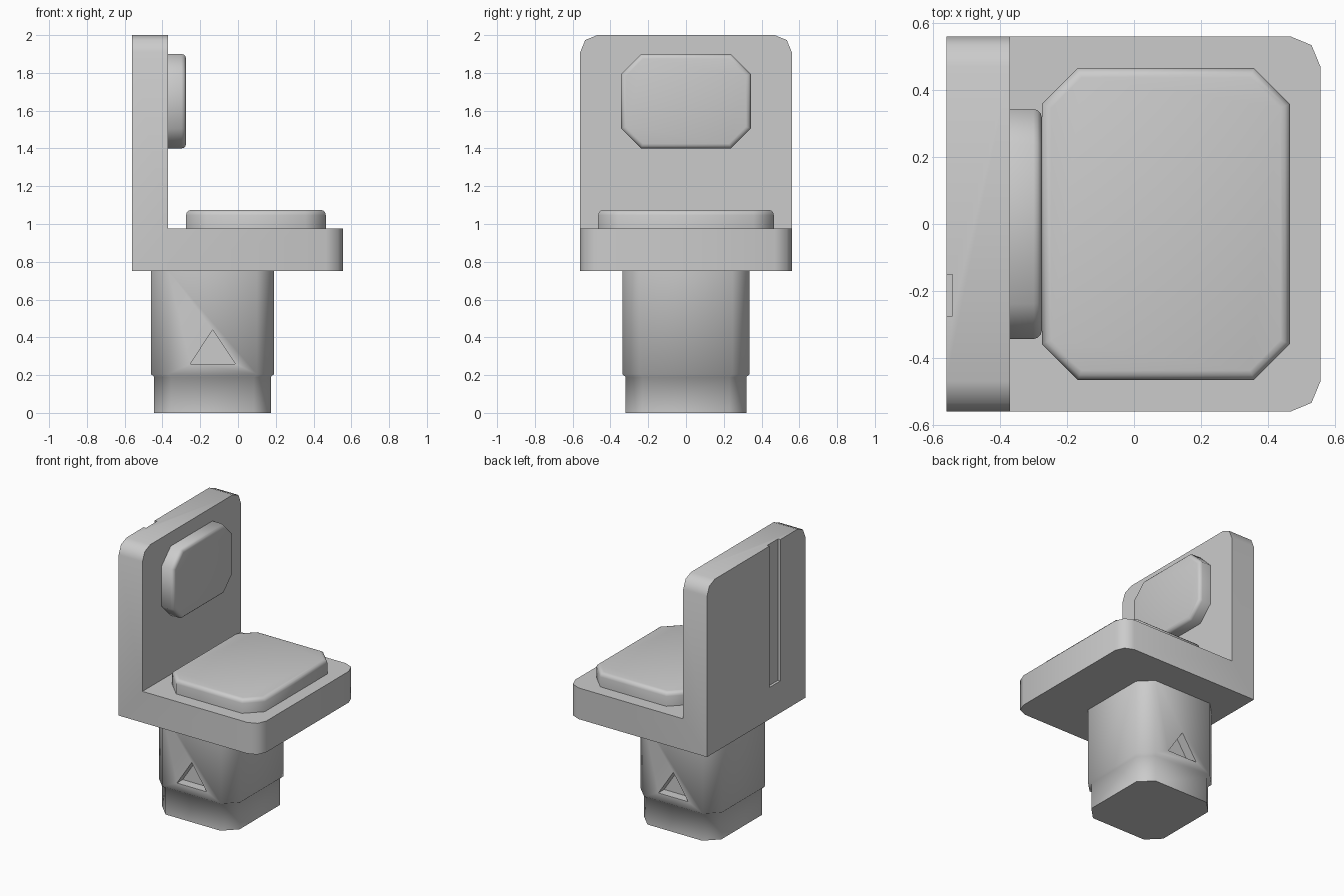
import bpy, bmesh
from math import radians
from mathutils import Vector

if "Cube" in bpy.data.objects:
    bpy.data.objects.remove(bpy.data.objects["Cube"])


def prism(name, points, direction):
    """Closed solid: a flat outline pushed along a direction."""
    bm = bmesh.new()
    face = bm.faces.new([bm.verts.new(p) for p in points])
    moved = bmesh.ops.extrude_face_region(bm, geom=[face])["geom"]
    bmesh.ops.translate(bm, vec=direction,
                        verts=[g for g in moved if isinstance(g, bmesh.types.BMVert)])
    bmesh.ops.recalc_face_normals(bm, faces=bm.faces)
    mesh = bpy.data.meshes.new(name)
    bm.to_mesh(mesh)
    bm.free()
    obj = bpy.data.objects.new(name, mesh)
    bpy.context.collection.objects.link(obj)
    return obj


def bevel(obj, pick, width, segments):
    """Bevel the edges for which pick(a, b) is true."""
    bm = bmesh.new()
    bm.from_mesh(obj.data)
    edges = [e for e in bm.edges if pick(e.verts[0].co, e.verts[1].co)]
    bmesh.ops.bevel(bm, geom=edges, offset=width, segments=segments,
                    profile=0.5, affect='EDGES')
    bm.to_mesh(obj.data)
    bm.free()


def cut(obj, cutter):
    """Subtract the cutter and remove it."""
    mod = obj.modifiers.new("cut", 'BOOLEAN')
    mod.operation, mod.solver, mod.object = 'DIFFERENCE', 'EXACT', cutter
    bpy.context.view_layer.objects.active = obj
    bpy.ops.object.modifier_apply(modifier=mod.name)
    bpy.data.objects.remove(cutter)


def smooth(obj, angle=50):
    bpy.ops.object.select_all(action='DESELECT')
    obj.select_set(True)
    bpy.context.view_layer.objects.active = obj
    bpy.ops.object.shade_smooth_by_angle(angle=radians(angle))


def octagon(a0, a1, b0, b1, c):
    """Rectangle with its four corners cut by c."""
    return [(a0 + c, b0), (a1 - c, b0), (a1, b0 + c), (a1, b1 - c),
            (a1 - c, b1), (a0 + c, b1), (a0, b1 - c), (a0, b0 + c)]


# Frame: L-shaped seat slab and backrest with rounded free corners
L = [(-0.56, 0.75), (0.556, 0.75), (0.556, 0.975), (-0.37, 0.975), (-0.37, 2), (-0.56, 2)]
frame = prism("seat_frame", [(x, -0.56, z) for x, z in L], (0, 1.12, 0))
bevel(frame, lambda a, b: abs(a.y - b.y) < 0.01 and
      (min(a.x, b.x) > 0.5 or min(a.z, b.z) > 1.9), 0.09, 2)
# Shallow groove down the rear of the backrest
cut(frame, prism("groove_cutter", [(x, y, 0.98) for x, y in
    [(-0.6, -0.275), (-0.541, -0.275), (-0.541, -0.15), (-0.6, -0.15)]], (0, 0, 1.1)))
smooth(frame)

# Cushions with clipped corners and a rounded outer rim
seat = prism("seat_cushion", [(x, y, 0.97) for x, y in
             octagon(-0.275, 0.465, -0.465, 0.465, 0.107)], (0, 0, 0.105))
bevel(seat, lambda a, b: min(a.z, b.z) > 1.05, 0.028, 3)
smooth(seat)
head = prism("back_cushion", [(-0.375, y, z) for y, z in
             octagon(-0.343, 0.343, 1.4, 1.9, 0.105)], (0.1, 0, 0))
bevel(head, lambda a, b: min(a.x, b.x) > -0.3, 0.025, 3)
smooth(head)

# Pedestal: one clipped-corner column with a slightly inset foot
rings = [(0, 0.016), (0.19, 0.016), (0.205, 0), (0.755, 0)]
bm = bmesh.new()
loops = [[bm.verts.new((x, y, z)) for x, y in
          octagon(-0.46 + i, 0.19 - i, -0.336 + i, 0.336 - i, 0.09)] for z, i in rings]
for lo, hi in zip(loops, loops[1:]):
    for k in range(8):
        n = (k + 1) % 8
        bm.faces.new((lo[k], lo[n], hi[n], hi[k]))
bm.faces.new(loops[0][::-1])
bm.faces.new(loops[-1])
mesh = bpy.data.meshes.new("pedestal")
bm.to_mesh(mesh)
bm.free()
pedestal = bpy.data.objects.new("pedestal", mesh)
bpy.context.collection.objects.link(pedestal)

# Triangular recess on both sides of the pedestal
for side in (-1, 1):
    cut(pedestal, prism("recess_cutter", [(x, side * 0.27, z) for x, z in
        [(-0.252, 0.26), (-0.015, 0.26), (-0.134, 0.44)]], Vector((0, side * 0.15, 0))))
smooth(pedestal)
